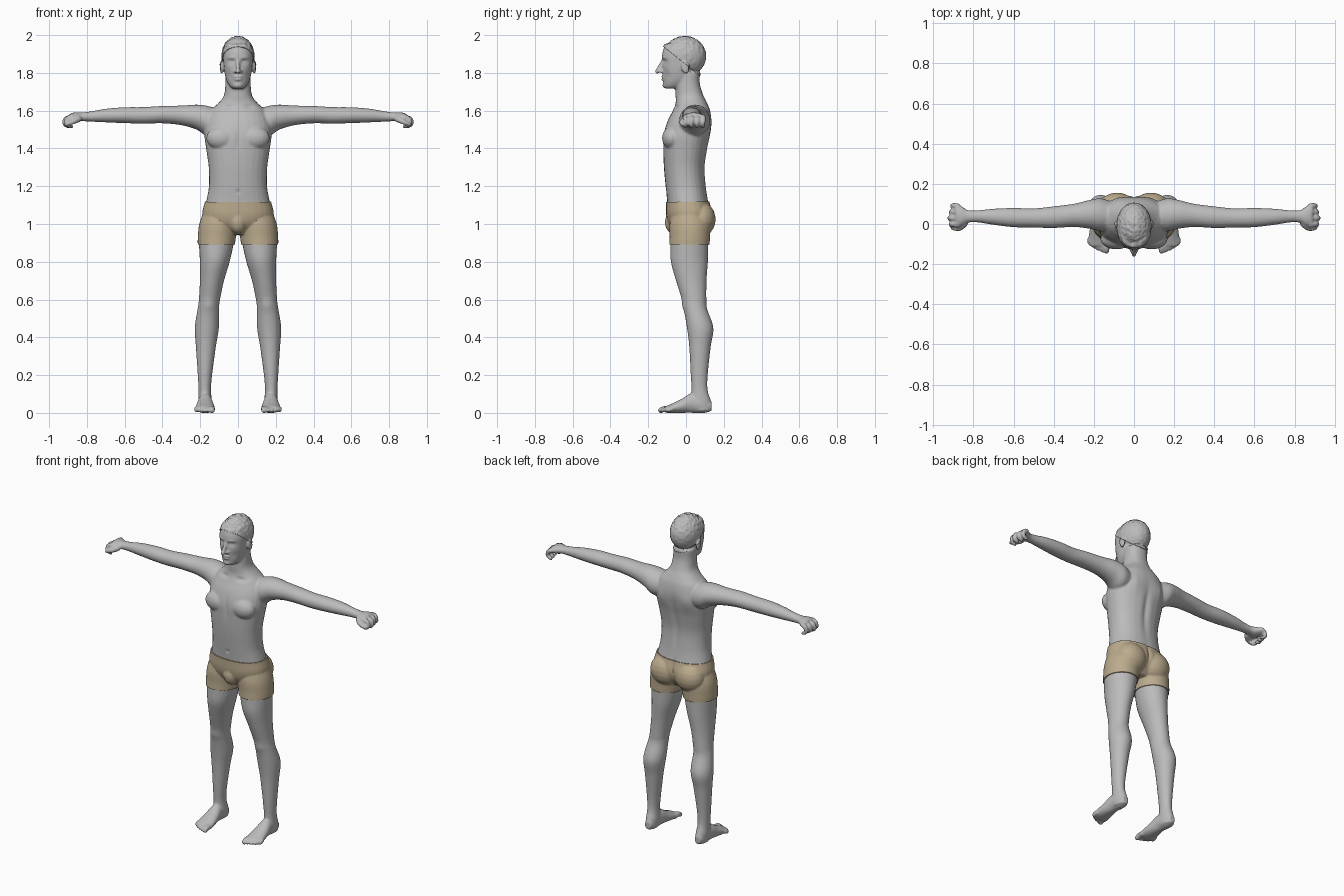
import bpy
import bmesh
import math
from mathutils import Matrix, Vector, noise

if "Cube" in bpy.data.objects:
    bpy.data.objects.remove(bpy.data.objects["Cube"], do_unlink=True)


def material(name, color):
    mat = bpy.data.materials.new(name)
    mat.use_nodes = True
    mat.diffuse_color = (*color, 1)
    mat.node_tree.nodes["Principled BSDF"].inputs["Base Color"].default_value = (*color, 1)
    return mat


skin = material("grey skin", (0.5, 0.5, 0.5))
cloth = material("tan cloth", (0.5, 0.41, 0.27))
form = bmesh.new()


def spline(keys, steps):
    """Catmull-Rom interpolation through rows of numbers."""
    rows = []
    for i in range(len(keys) - 1):
        p, a, b, q = (keys[max(i - 1, 0)], keys[i], keys[i + 1], keys[min(i + 2, len(keys) - 1)])
        for s in range(steps):
            t = s / steps
            rows.append([0.5 * (2 * k + (m - j) * t + (2 * j - 5 * k + 4 * m - n) * t * t
                                + (3 * k - j - 3 * m + n) * t ** 3)
                         for j, k, m, n in zip(p, a, b, q)])
    return rows + [list(keys[-1])]


def bridge(rings, mirror):
    """Closed surface through rings of points, optionally repeated on the other side."""
    for side in ((1, -1) if mirror else (1,)):
        loops = [[form.verts.new((co[0] * side, co[1], co[2])) for co in ring] for ring in rings]
        for low, high in zip(loops, loops[1:]):
            for k in range(len(low)):
                n = (k + 1) % len(low)
                quad = (low[k], low[n], high[n], high[k])
                form.faces.new(quad[::side])
        form.faces.new(loops[0][::-side])
        form.faces.new(loops[-1][::side])


def loft(axis, keys, power=1.0, sides=28, mirror=False):
    """Tube along an axis; a key is (position, centre a, centre b, radius a, radius b)."""
    rings = []
    for t, a, b, ra, rb in spline(keys, 5):
        ring = []
        for k in range(sides):
            c, s = math.cos(math.tau * k / sides), math.sin(math.tau * k / sides)
            co = [a + ra * math.copysign(abs(c) ** power, c),
                  b + rb * math.copysign(abs(s) ** power, s)]
            co.insert(axis, t)
            ring.append(co)
        rings.append(ring)
    bridge(rings, mirror)


def ball(center, radii, tilt=0.0, mirror=False, sides=20):
    turn = Matrix.Rotation(tilt, 3, 'X') @ Matrix.Diagonal(radii)
    rings, rows = [], sides // 2
    for i in range(rows):
        polar = math.pi * (i + 0.3) / (rows - 0.4)
        rings.append([Vector(center) + turn @ Vector((math.sin(polar) * math.cos(math.tau * k / sides),
                                                      math.sin(polar) * math.sin(math.tau * k / sides),
                                                      -math.cos(polar))) for k in range(sides)])
    bridge(rings, mirror)


def chain(points, r0, r1):
    """Mirrored finger-like run of overlapping balls."""
    path = spline(points, 4)
    for i, p in enumerate(path):
        r = r0 + (r1 - r0) * i / (len(path) - 1)
        ball(p, (r, r, r), mirror=True, sides=12)


# Torso and neck: height, half width, front, back
torso = [(0.95, .08, -.05, .08), (1.0, .15, -.085, .12), (1.05, .182, -.098, .135),
         (1.12, .168, -.1, .118), (1.2, .154, -.108, .106), (1.3, .155, -.117, .1),
         (1.4, .169, -.121, .114), (1.47, .178, -.12, .128), (1.54, .172, -.1, .136),
         (1.6, .145, -.07, .128), (1.64, .104, -.055, .112), (1.68, .075, -.055, .092),
         (1.74, .067, -.055, .074), (1.8, .066, -.05, .074)]
loft(2, [(z, 0, (f + b) / 2, w, (b - f) / 2) for z, w, f, b in torso], 0.88)
ball((.088, -.075, 1.455), (.08, .052, .062), mirror=True)
ball((.085, .08, 1.025), (.088, .07, .085), mirror=True)
ball((0, -.065, 1.01), (.04, .04, .055))

# Arms and palms
loft(0, [(.08, .035, 1.54, .06, .06), (.16, .045, 1.545, .082, .08), (.22, .048, 1.566, .072, .066),
         (.3, .043, 1.575, .058, .052), (.4, .034, 1.579, .054, .046), (.5, .03, 1.575, .048, .044),
         (.6, .032, 1.576, .048, .042), (.7, .036, 1.574, .04, .036), (.78, .038, 1.569, .03, .027),
         (.83, .038, 1.567, .032, .023), (.86, .04, 1.566, .05, .025), (.89, .043, 1.564, .054, .022)],
     mirror=True)

# Curled fingers and thumbs
for i in range(4):
    y, x = -.003 + i * .031, -.007 * abs(i - 1)
    chain([(.88, y, 1.566), (.912 + x, y + .002, 1.556), (.918 + x, y, 1.53), (.895 + x, y, 1.515)],
          .015, .011)
chain([(.845, .0, 1.555), (.872, -.022, 1.542), (.905, -.02, 1.528)], .018, .011)

# Legs
loft(2, [(1.08, .09, .012, .08, .075), (1.0, .104, .02, .094, .1), (.93, .112, .02, .094, .1),
         (.88, .116, .018, .09, .1), (.8, .123, .018, .079, .098), (.7, .138, .028, .064, .081),
         (.6, .151, .043, .056, .065), (.55, .157, .05, .057, .062), (.45, .165, .075, .064, .07),
         (.35, .17, .074, .053, .057), (.2, .175, .07, .038, .045), (.12, .176, .072, .033, .043),
         (.06, .174, .078, .036, .055), (.01, .174, .085, .032, .05)], mirror=True)

# Feet and toes
loft(1, [(.135, .174, .035, .02, .025), (.09, .174, .042, .035, .044), (.03, .174, .052, .038, .052),
         (-.02, .174, .038, .046, .038), (-.07, .174, .025, .052, .026), (-.11, .174, .018, .048, .017)],
     mirror=True)
for i in range(5):
    r, x = (.017 if i == 0 else .0125), .137 + i * .021
    tip = -.134 + .0025 * i * i
    chain([(x, -.085, .02), (x, tip + .02, .021), (x, tip, .013)], r, r * .9)

# Head: skull, face, nose, lips, chin, ears
ball((0, -.006, 1.888), (.084, .109, .103), sides=32)
face = [(1.717, .028, -.11, -.05), (1.73, .044, -.118, -.01), (1.76, .061, -.12, .03),
        (1.8, .071, -.123, .04), (1.85, .077, -.125, .05), (1.9, .079, -.126, .06), (1.95, .066, -.112, .06)]
loft(2, [(z, 0, (f + b) / 2, w, (b - f) / 2) for z, w, f, b in face], 0.92)
for i in range(9):
    t = i / 8
    r = .009 + .004 * t
    ball((0, -.122 - .03 * t, 1.866 - .058 * t), (r, r, r), sides=12)
ball((.013, -.13, 1.807), (.01, .013, .009), mirror=True)
ball((0, -.119, 1.779), (.026, .014, .007))
ball((0, -.119, 1.766), (.022, .014, .007))
ball((0, -.108, 1.735), (.025, .017, .017))
ball((.086, -.004, 1.828), (.011, .021, .034), .2, mirror=True)

# Fuse everything into one smooth skin
rough = bpy.data.meshes.new("rough")
form.to_mesh(rough)
form.free()
helper = bpy.data.objects.new("rough", rough)
bpy.context.collection.objects.link(helper)
remesh = helper.modifiers.new("fuse", 'REMESH')
remesh.mode, remesh.voxel_size = 'VOXEL', 0.0064
relax = helper.modifiers.new("relax", 'SMOOTH')
relax.factor, relax.iterations = 0.5, 4
graph = bpy.context.evaluated_depsgraph_get()
body_mesh = bpy.data.meshes.new_from_object(helper.evaluated_get(graph))
bpy.data.objects.remove(helper, do_unlink=True)

# Sculpted dents and bumps: centre, spread, depth (both sides at once)
marks = [((.034, -.118, 1.858), (.02, .03, .012), -.011), ((.034, -.115, 1.855), (.013, .03, .006), .006),
         ((.035, -.12, 1.881), (.022, .03, .006), .004), ((0, -.13, 1.7725), (.022, .03, .004), -.005),
         ((.045, -.09, 1.79), (.015, .03, .02), -.004), ((.092, -.006, 1.83), (.02, .009, .018), -.004),
         ((0, -.12, 1.45), (.012, .05, .06), -.006), ((0, -.11, 1.17), (.008, .03, .01), -.007),
         ((0, .12, 1.36), (.018, .05, .14), -.01), ((0, .12, 1.06), (.012, .05, .05), -.012),
         ((.09, .13, 1.5), (.04, .05, .05), .007), ((.155, -.01, .57), (.03, .03, .03), .005),
         ((.06, -.06, 1.62), (.03, .03, .012), -.007)]
skin_bm = bmesh.new()
skin_bm.from_mesh(body_mesh)
bpy.data.meshes.remove(body_mesh)
skin_bm.normal_update()
for v in skin_bm.verts:
    x, y, z = abs(v.co.x), v.co.y, v.co.z
    push = 0
    for c, s, depth in marks:
        if abs(z - c[2]) < 3 * s[2]:
            push += depth * math.exp(-((x - c[0]) / s[0]) ** 2 - ((y - c[1]) / s[1]) ** 2
                                     - ((z - c[2]) / s[2]) ** 2)
    v.co += v.normal * push
    v.co.z = max(v.co.z, 0)


def finish(name, bm, mat):
    mesh = bpy.data.meshes.new(name)
    bm.to_mesh(mesh)
    bm.free()
    mesh.materials.append(mat)
    mesh.shade_smooth()
    obj = bpy.data.objects.new(name, mesh)
    bpy.context.collection.objects.link(obj)
    return obj


def layer(name, cuts, mat, offset):
    """Shell copied from the skin between cutting planes."""
    bm = skin_bm.copy()
    for point, normal in cuts:
        bmesh.ops.bisect_plane(bm, geom=bm.verts[:] + bm.edges[:] + bm.faces[:], dist=1e-5,
                               plane_co=point, plane_no=normal, clear_outer=True)
    bm.normal_update()
    for v in bm.verts:
        v.co += v.normal * offset(v.co)
    rim = finish(name, bm, mat).modifiers.new("thickness", 'SOLIDIFY')
    rim.thickness, rim.offset = 0.008, -1


def tufts(p):
    crown = min(max((p.z - 1.9) / .08, 0), 1)
    return .004 + (.002 + .005 * crown) * noise.noise(p * 75)


# Shorts and cropped hair over the body
layer("shorts", [((0, 0, .892), (0, 0, -1)), ((0, 0, 1.117), (0, 0, 1))], cloth, lambda p: .007)
layer("hair", [((0, -.03, 1.868), (0, -.8, -1))], skin, tufts)
finish("body", skin_bm, skin)
